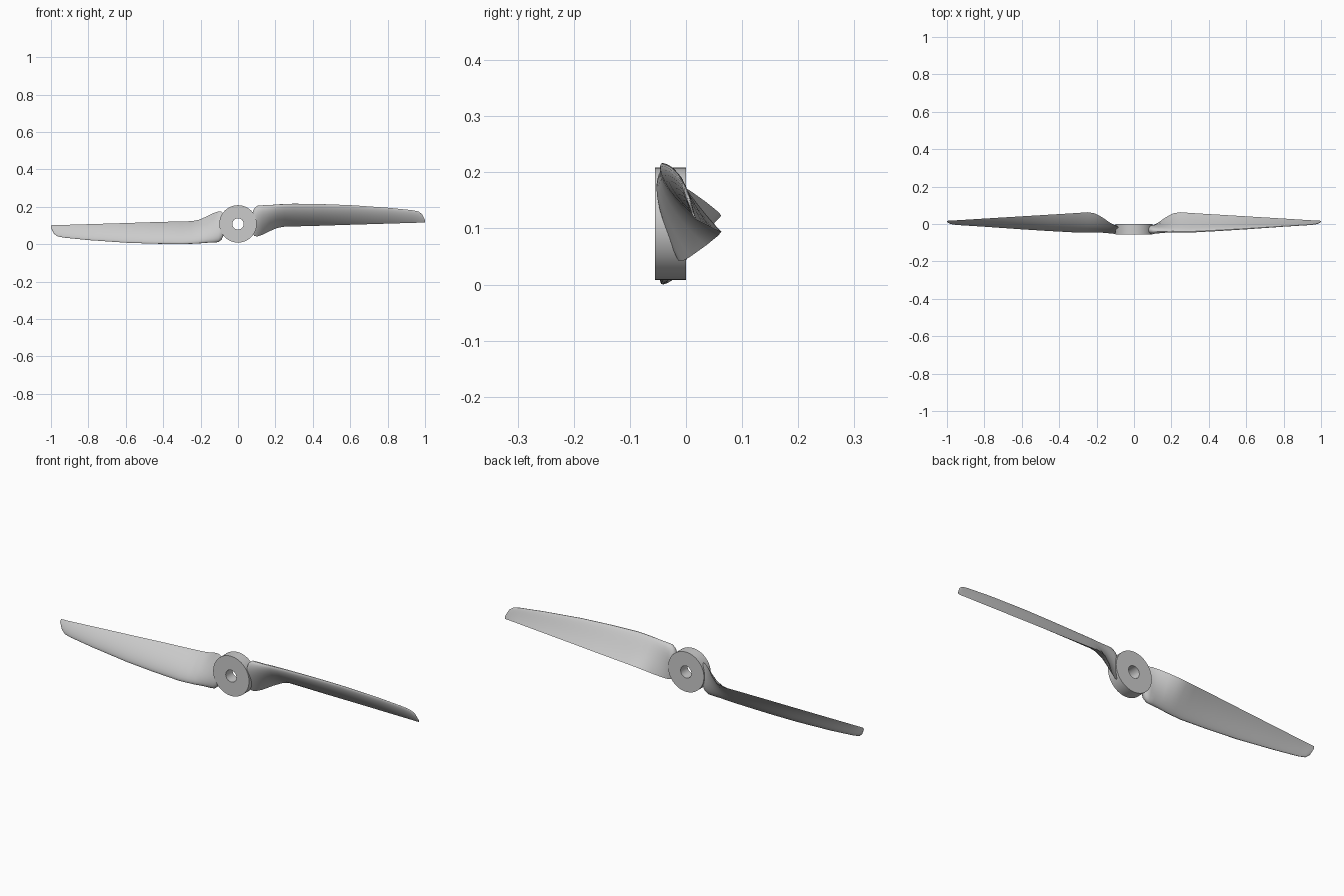
import bpy, bmesh, math
from mathutils import Vector, Matrix

if "Cube" in bpy.data.objects:
    bpy.data.objects.remove(bpy.data.objects["Cube"])

CZ = 0.1085  # height of the rotation axis


def make_object(name, bm):
    bmesh.ops.recalc_face_normals(bm, faces=bm.faces[:])
    me = bpy.data.meshes.new(name)
    bm.to_mesh(me)
    bm.free()
    ob = bpy.data.objects.new(name, me)
    bpy.context.collection.objects.link(ob)
    bpy.context.view_layer.objects.active = ob
    ob.select_set(True)
    bpy.ops.object.shade_smooth_by_angle(angle=math.radians(35))
    ob.select_set(False)
    return ob


def loft(bm, rings, closed=False):
    n = len(rings[0])
    pairs = list(zip(rings, rings[1:]))
    if closed:
        pairs.append((rings[-1], rings[0]))
    for a, b in pairs:
        for i in range(n):
            j = (i + 1) % n
            bm.faces.new((a[i], a[j], b[j], b[i]))


# Hub: disc with a through bore, axis along y
bm = bmesh.new()
rings = []
for r, y in ((0.03, -0.055), (0.1, -0.055), (0.1, 0.0), (0.03, 0.0)):
    rings.append([bm.verts.new((r * math.cos(a), y, CZ + r * math.sin(a)))
                  for a in (2 * math.pi * i / 64 for i in range(64))])
loft(bm, rings, closed=True)
make_object("hub", bm)

# Blade stations: x, leading edge y z, trailing edge y z, thickness, camber
STATIONS = [
    (0.075, -0.032, 0.165, -0.022, 0.060, 0.028, 0.000),
    (0.088, -0.036, 0.193, -0.014, 0.043, 0.040, 0.000),
    (0.105, -0.038, 0.206, -0.006, 0.042, 0.042, 0.002),
    (0.130, -0.039, 0.208, 0.008, 0.050, 0.038, 0.004),
    (0.170, -0.041, 0.209, 0.036, 0.070, 0.032, 0.006),
    (0.210, -0.043, 0.212, 0.057, 0.087, 0.028, 0.008),
    (0.250, -0.044, 0.214, 0.063, 0.094, 0.026, 0.009),
    (0.300, -0.044, 0.216, 0.059, 0.095, 0.024, 0.009),
    (0.450, -0.036, 0.214, 0.050, 0.099, 0.020, 0.008),
    (0.600, -0.027, 0.209, 0.041, 0.104, 0.016, 0.006),
    (0.800, -0.013, 0.195, 0.029, 0.110, 0.011, 0.004),
    (0.930, -0.005, 0.182, 0.021, 0.114, 0.008, 0.003),
    (0.965, -0.002, 0.175, 0.019, 0.115, 0.007, 0.002),
    (0.985, 0.003, 0.160, 0.018, 0.115, 0.006, 0.001),
    (1.000, 0.011, 0.130, 0.017, 0.116, 0.003, 0.000),
]
N = 14  # points along each side of the aerofoil


def section(x, ly, lz, ty, tz, thick, camber):
    le, te = Vector((x, ly, lz)), Vector((x, ty, tz))
    d = (te - le).normalized()
    nrm = Vector((0, d.z, -d.y))  # towards the front, convex face
    pts = []
    for k in range(2 * N):
        a = math.pi * k / N
        s = (1 + math.cos(a)) / 2
        half = 5 * thick * (0.2969 * math.sqrt(s) - 0.126 * s - 0.3516 * s * s
                            + 0.2843 * s ** 3 - 0.1036 * s ** 4)
        side = 1 if k < N else -1
        pts.append(le.lerp(te, s) + nrm * (side * half + camber * 4 * s * (1 - s)))
    return pts


# Two blades, the second turned half a revolution about the hub axis
for name, angle in (("right_blade", 0), ("left_blade", math.pi)):
    bm = bmesh.new()
    rings = [[bm.verts.new(p) for p in section(*st)] for st in STATIONS]
    loft(bm, rings)
    bm.faces.new(rings[0])
    bm.faces.new(rings[-1])
    bmesh.ops.rotate(bm, verts=bm.verts[:], cent=(0, 0, CZ),
                     matrix=Matrix.Rotation(angle, 3, 'Y'))
    make_object(name, bm)
